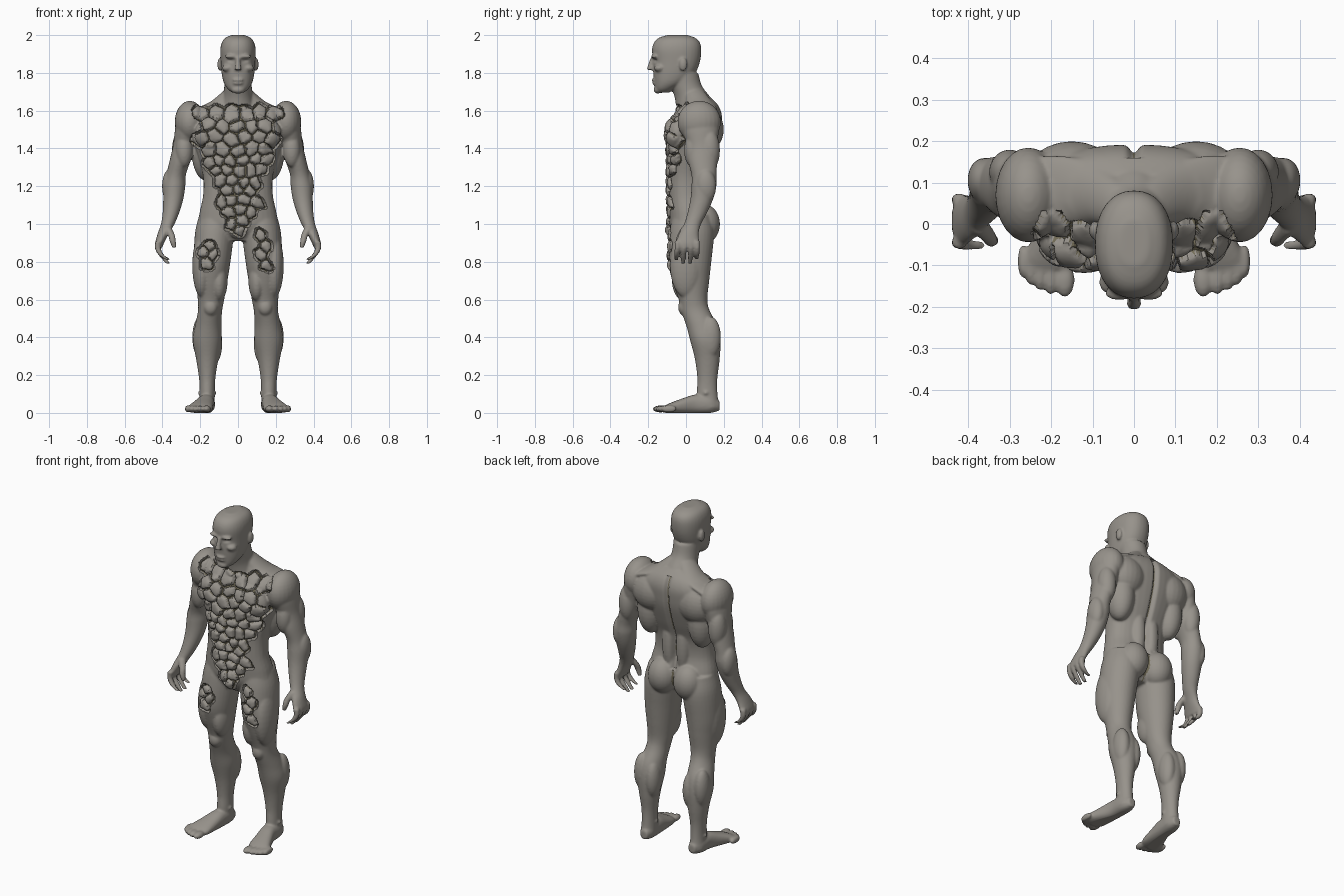
import bpy, bmesh, math, random
from mathutils import Matrix, Vector, kdtree

random.seed(7)
bm = bmesh.new()

def material(name, rgb):
    m = bpy.data.materials.new(name)
    m.diffuse_color = (*rgb, 1)
    return m

def ball(c, r, sides=(1, -1)):
    """Ellipsoid muscle, mirrored across x."""
    for s in sides:
        m = Matrix.Translation((c[0] * s, c[1], c[2])) @ Matrix.Diagonal((*r, 1))
        bmesh.ops.create_uvsphere(bm, u_segments=24, v_segments=16, radius=1, matrix=m)

def spline(rows, steps=5):
    """Catmull-Rom through rows of numbers."""
    v = [Vector(r) for r in rows]
    v = [2 * v[0] - v[1]] + v + [2 * v[-1] - v[-2]]
    out = []
    for i in range(1, len(v) - 2):
        a, b, c, d = v[i - 1:i + 3]
        for k in range(steps):
            t = k / steps
            out.append(0.5 * (2 * b + (c - a) * t + (2 * a - 5 * b + 4 * c - d) * t * t
                              + (3 * b - a - 3 * c + d) * t ** 3))
    return out + [v[-2]]

def loft(rows, sides=(1, -1), axis='z', p=1.0, n=32):
    """Tube of elliptic rings; each row is x, y, z, radius a, radius b."""
    for s in sides:
        rings = []
        for x, y, z, a, b in spline(rows):
            ring = []
            for k in range(n):
                t = 2 * math.pi * k / n
                u = math.copysign(abs(math.cos(t)) ** p, math.cos(t)) * a
                w = math.copysign(abs(math.sin(t)) ** p, math.sin(t)) * b
                co = (x + u, y + w, z) if axis == 'z' else (x + u, y, z + w)
                ring.append(bm.verts.new((co[0] * s, co[1], co[2])))
            rings.append(ring)
        for r0, r1 in zip(rings, rings[1:]):
            for k in range(n):
                bm.faces.new((r0[k], r0[k - 1], r1[k - 1], r1[k]))
        bm.faces.new(rings[0])
        bm.faces.new(rings[-1][::-1])

def centre_loft(rows, p):
    """Loft on the centre line; each row is z, half width, front y, back y."""
    loft([(0, (f + b) / 2, z, w, (b - f) / 2) for z, w, f, b in rows], (1,), p=p)

# torso and neck
centre_loft([(.91, .10, -.05, .07), (.98, .20, -.085, .11), (1.05, .205, -.095, .125),
             (1.15, .185, -.10, .105), (1.25, .185, -.10, .115), (1.35, .21, -.10, .15),
             (1.45, .24, -.10, .18), (1.52, .25, -.085, .19), (1.58, .24, -.055, .19),
             (1.63, .18, -.02, .17), (1.67, .09, -.02, .13)], .85)
centre_loft([(1.60, .10, -.05, .17), (1.67, .08, -.06, .13), (1.73, .073, -.08, .085),
             (1.80, .075, -.10, .065)], 1)
ball((.11, -.045, 1.48), (.12, .065, .095))      # chest
ball((.15, .10, 1.50), (.12, .10, .12))          # shoulder blade
ball((.17, .085, 1.38), (.075, .085, .15))       # side of back
ball((.045, .085, 1.2), (.045, .045, .17))       # lower back
ball((.085, .095, 1.0), (.086, .085, .105))      # buttock
ball((0, -.065, .985), (.055, .04, .065), (1,))  # groin
loft([(.03, .04, 1.71, .04, .05), (.09, .07, 1.645, .06, .07), (.17, .085, 1.61, .06, .08),
      (.24, .085, 1.58, .05, .08)])              # neck-to-shoulder slope

# head
centre_loft([(1.695, .03, -.15, -.09), (1.715, .055, -.163, -.06), (1.75, .076, -.168, 0),
             (1.80, .087, -.173, .05), (1.86, .092, -.174, .074), (1.92, .094, -.18, .081),
             (1.96, .086, -.17, .074), (1.985, .068, -.145, .05), (2.0, .035, -.10, .01)], .9)
ball((.097, -.015, 1.845), (.012, .022, .035))
ball((.036, -.167, 1.887), (.036, .018, .011))
ball((.055, -.14, 1.825), (.03, .03, .02))
ball((0, -.168, 1.762), (.03, .014, .008), (1,))
ball((0, -.166, 1.745), (.028, .013, .008), (1,))
ball((0, -.15, 1.71), (.035, .022, .02), (1,))
loft([(0, -.172, 1.885, .013, .013), (0, -.186, 1.85, .013, .013),
      (0, -.193, 1.815, .02, .017)], (1,), n=12)

# arms
loft([(.25, .08, 1.61, .05, .07), (.265, .075, 1.52, .065, .10), (.283, .085, 1.42, .06, .08),
      (.305, .088, 1.34, .056, .078), (.328, .095, 1.26, .052, .066), (.337, .095, 1.20, .058, .066),
      (.343, .083, 1.13, .053, .06), (.355, .06, 1.06, .044, .052), (.372, .035, 1.0, .036, .045),
      (.395, .015, .95, .03, .052), (.415, .008, .90, .024, .062), (.42, .008, .875, .018, .058)])
ball((.255, .07, 1.54), (.08, .115, .112))       # deltoid
ball((.285, .035, 1.39), (.045, .045, .09))      # biceps
ball((.30, .125, 1.39), (.05, .055, .11))        # triceps
ball((.362, .105, 1.2), (.04, .055, .09))        # forearm

# fingers and thumb
for y, tip in ((-.045, .81), (-.01, .79), (.026, .79), (.058, .815)):
    loft([(.42, y, .91, .018, .016), (.424, y, .87, .016, .0155), (.405, y * 1.05 - .003, .835, .015, .014),
          (.37, y * 1.05 - .005, tip, .012, .012)], n=12)
loft([(.375, .0, .985, .022, .024), (.352, -.028, .94, .019, .019), (.346, -.038, .91, .017, .017),
      (.337, -.04, .875, .012, .013)], n=12)

# legs
loft([(.115, .03, 1.05, .09, .10), (.125, .03, .95, .103, .118), (.137, .02, .80, .097, .114),
      (.14, .025, .70, .084, .098), (.143, .037, .60, .07, .076), (.148, .05, .54, .064, .076),
      (.158, .085, .46, .07, .083), (.163, .103, .38, .076, .08), (.163, .113, .28, .058, .065),
      (.163, .113, .18, .043, .053), (.163, .112, .10, .04, .055), (.165, .12, .03, .043, .055)])
ball((.19, .0, .78), (.052, .085, .17))          # outer thigh
ball((.10, -.005, .70), (.045, .07, .11))        # inner thigh
ball((.145, -.01, .56), (.038, .032, .045))      # kneecap
ball((.20, .13, .40), (.042, .055, .11))         # outer calf
ball((.125, .13, .37), (.042, .055, .11))        # inner calf
ball((.163, .105, .105), (.05, .025, .022))      # ankle

# feet and toes
loft([(.16, .178, .038, .022, .026), (.165, .13, .045, .042, .045), (.17, .05, .047, .045, .05),
      (.185, -.02, .036, .055, .04), (.20, -.08, .026, .065, .028), (.207, -.11, .02, .06, .02)],
     axis='y', p=.85)
for x, y, r in ((.167, -.135, .024), (.202, -.13, .016), (.227, -.12, .016), (.249, -.107, .015), (.267, -.09, .014)):
    ball((x, y, .021), (r, .042, .019))

# fuse all parts into one skin
raw = bpy.data.meshes.new("body_parts")
bm.to_mesh(raw)
bm.free()
temp = bpy.data.objects.new("body_parts", raw)
bpy.context.collection.objects.link(temp)
rm = temp.modifiers.new("fuse", 'REMESH')
rm.mode, rm.voxel_size = 'VOXEL', .006
sm = temp.modifiers.new("soften", 'SMOOTH')
sm.factor, sm.iterations = .5, 7
dg = bpy.context.evaluated_depsgraph_get()
me = bpy.data.meshes.new_from_object(temp.evaluated_get(dg))
bpy.data.objects.remove(temp)
me.name = "body"
body = bpy.data.objects.new("body", me)
bpy.context.collection.objects.link(body)
me.materials.clear()
me.materials.append(material("stone grey", (.31, .29, .26)))
me.materials.append(material("crack olive", (.17, .15, .095)))

# stone plates: jittered cells over the front of the torso and thighs
def in_plates(x, z):
    x = abs(x)
    if z > 1.63:
        return False
    if z > 1.38:
        return x < .215
    if z > .94:
        return x < (.115 + .09 * max(0, (z - 1.26) / .12) if z > 1.08 else .03 + .085 * (z - .94) / .14)
    return ((x - .145) / .05) ** 2 + ((z - .86) / .12) ** 2 < 1

seeds, row, z = [], 0, .62
while z < 1.74:
    step = .078 if z > 1.36 else .064
    for k in range(-5, 6):
        x = (k + .5 * (row % 2)) * step + random.uniform(-.016, .016)
        seeds.append((x, z + random.uniform(-.018, .018)))
    z += step * .86
    row += 1
plate = [in_plates(*s) for s in seeds]
tree = kdtree.KDTree(len(seeds))
for i, (x, z) in enumerate(seeds):
    tree.insert((x, z, 0), i)
tree.balance()

normals = [v.normal.copy() for v in me.vertices]
crack = [False] * len(me.vertices)
for v, nrm in zip(me.vertices, normals):
    x, y, z = v.co
    if y < .03 and .64 < z < 1.665 and abs(x) < .27 and nrm.y < -.1 and not (z < 1.2 and abs(x) > .25):
        (p1, i, d1), (p2, j, d2) = tree.find_n((x, z, 0), 2)
        if plate[i] or plate[j]:
            edge = (d2 * d2 - d1 * d1) / (2 * (p2 - p1).length)
            wide = .0065 if abs(x) < .05 and z > .95 else .0045
            w = min(1, (-nrm.y - .1) / .3)
            if edge < wide:
                v.co -= nrm * .016 * w
                crack[v.index] = edge < wide * .85
            elif plate[i]:
                v.co += nrm * .010 * w * (1 - math.exp(-(edge - wide) / .009))
    elif y > .04 and 1.06 < z < 1.64 and abs(x) < .06:   # spine furrow
        v.co.y -= .02 * math.exp(-(x / .013) ** 2)
        crack[v.index] = abs(x) < .006 and (z > 1.3 or 1.13 < z < 1.2)
    elif y > .06 and .9 < z <= 1.06 and abs(x) < .012:   # cleft
        crack[v.index] = abs(x) < .008
    elif y < -.1 and 1.84 < z < 1.89:                    # eye sockets
        e = ((abs(x) - .038) / .017) ** 2 + ((z - 1.866) / .009) ** 2
        v.co.y += .010 * math.exp(-e)
    v.co.z = max(0, v.co.z)

for f in me.polygons:
    f.use_smooth = True
    f.material_index = int(sum(crack[i] for i in f.vertices) >= 3)
me.update()
me.set_sharp_from_angle(angle=math.radians(50))
